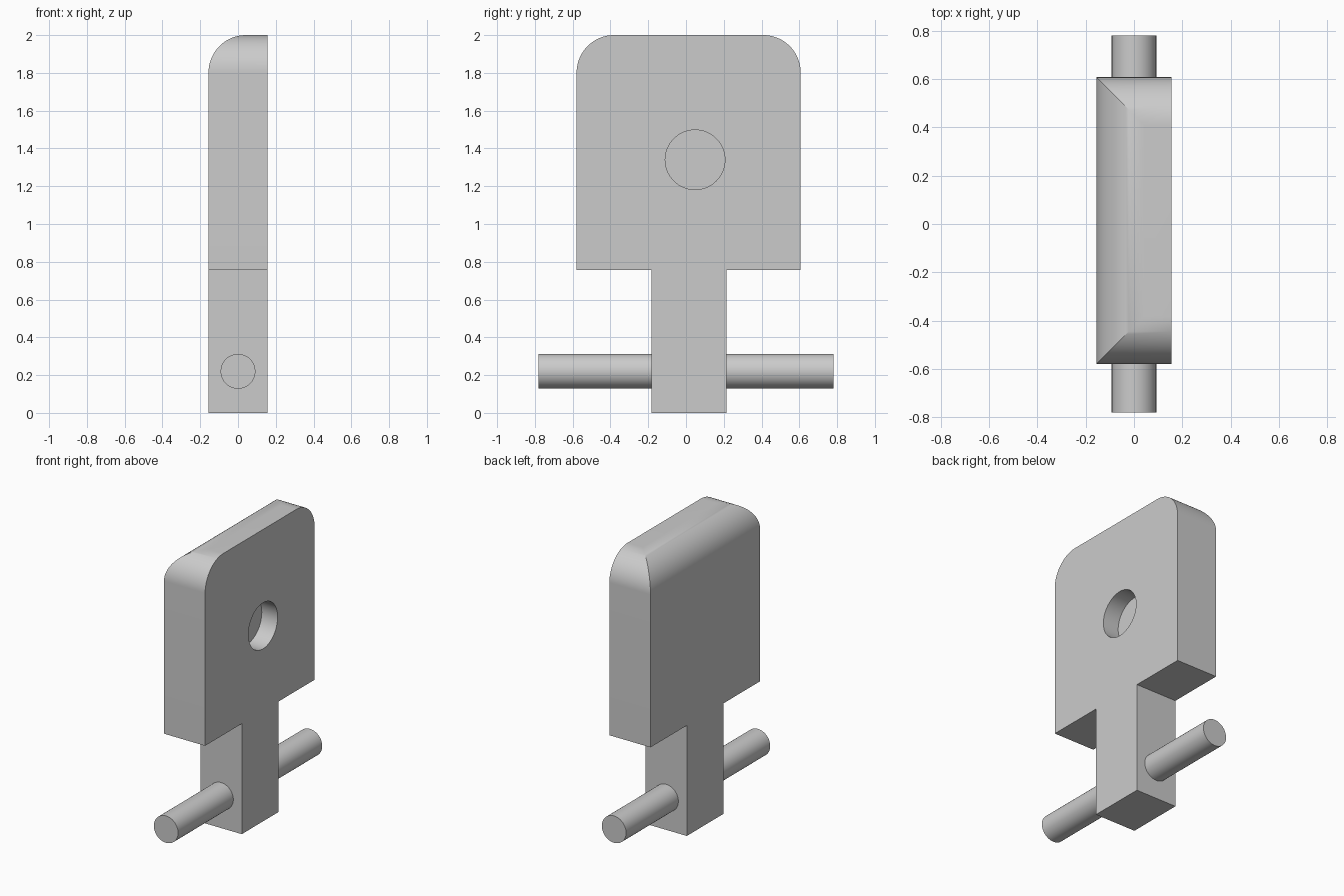
import bpy
import bmesh
from math import cos, sin, pi, radians
from mathutils import Matrix

cube = bpy.data.objects.get("Cube")
if cube:
    bpy.data.objects.remove(cube, do_unlink=True)

HALF_T = 0.156          # half thickness of the plate
FILLET = 0.198
Y0, Y1 = -0.579, 0.607  # plate sides
S0, S1 = -0.182, 0.214  # stem sides
SHOULDER, TOP = 0.757, 2.0

grey = bpy.data.materials.new("plain grey")
grey.use_nodes = True
colour = (0.6, 0.6, 0.6, 1)
grey.diffuse_color = colour
grey.node_tree.nodes["Principled BSDF"].inputs["Base Color"].default_value = colour


def add_object(name, bm):
    bmesh.ops.recalc_face_normals(bm, faces=bm.faces[:])
    mesh = bpy.data.meshes.new(name)
    bm.to_mesh(mesh)
    bm.free()
    mesh.materials.append(grey)
    obj = bpy.data.objects.new(name, mesh)
    bpy.context.collection.objects.link(obj)
    return obj


def arc(u, v, start, end, steps=24):
    angles = [start + (end - start) * i / steps for i in range(steps + 1)]
    return [(u + FILLET * cos(a), v + FILLET * sin(a)) for a in angles]


def prism(name, points, depth):
    """Extrude a closed outline of 3D points along a vector."""
    bm = bmesh.new()
    face = bm.faces.new([bm.verts.new(p) for p in points])
    new = bmesh.ops.extrude_face_region(bm, geom=[face])["geom"]
    verts = [g for g in new if isinstance(g, bmesh.types.BMVert)]
    bmesh.ops.translate(bm, verts=verts, vec=depth)
    return add_object(name, bm)


def cylinder(name, radius, length, centre, axis):
    bm = bmesh.new()
    turn = Matrix.Rotation(pi / 2, 4, axis)
    bmesh.ops.create_cone(bm, cap_ends=True, segments=64, radius1=radius,
                          radius2=radius, depth=length,
                          matrix=Matrix.Translation(centre) @ turn)
    return add_object(name, bm)


def cut(obj, cutter, operation):
    cutter.hide_render = True
    mod = obj.modifiers.new(operation, "BOOLEAN")
    mod.operation = operation
    mod.solver = "EXACT"
    mod.object = cutter
    bpy.context.view_layer.objects.active = obj
    bpy.ops.object.modifier_apply(modifier=mod.name)
    bpy.data.objects.remove(cutter, do_unlink=True)


# Plate and stem in one outline, upper corners rounded
outline = [(S0, 0), (S1, 0), (S1, SHOULDER), (Y1, SHOULDER)]
outline += arc(Y1 - FILLET, TOP - FILLET, 0, pi / 2)
outline += arc(Y0 + FILLET, TOP - FILLET, pi / 2, pi)
outline += [(Y0, SHOULDER), (S0, SHOULDER)]
body = prism("plate_and_stem", [(-HALF_T, y, z) for y, z in outline],
             (2 * HALF_T, 0, 0))

# Rounded top edge on one face, meeting the corners in a mitre
side = [(-HALF_T, -1), (1, -1), (1, TOP + 0.1), (FILLET - HALF_T, TOP + 0.1)]
side += arc(FILLET - HALF_T, TOP - FILLET, pi / 2, pi)
side[0] = (-HALF_T - 0.0002, -1)
side[-1] = (-HALF_T - 0.0002, TOP - FILLET)
cut(body, prism("edge_cutter", [(x, -1, z) for x, z in side], (0, 2, 0)),
    "INTERSECT")

# Blind round hole in the opposite face
HOLE_DEPTH = 0.12
cut(body, cylinder("hole_cutter", 0.158, 2 * HOLE_DEPTH,
                   (HALF_T, 0.048, 1.34), "Y"), "DIFFERENCE")

# Cross pin through the stem
pin = cylinder("cross_pin", 0.092, 1.56, (0, 0, 0.22), "X")

for obj in (body, pin):
    bpy.ops.object.select_all(action="DESELECT")
    obj.select_set(True)
    bpy.context.view_layer.objects.active = obj
    bpy.ops.object.shade_smooth_by_angle(angle=radians(25))
